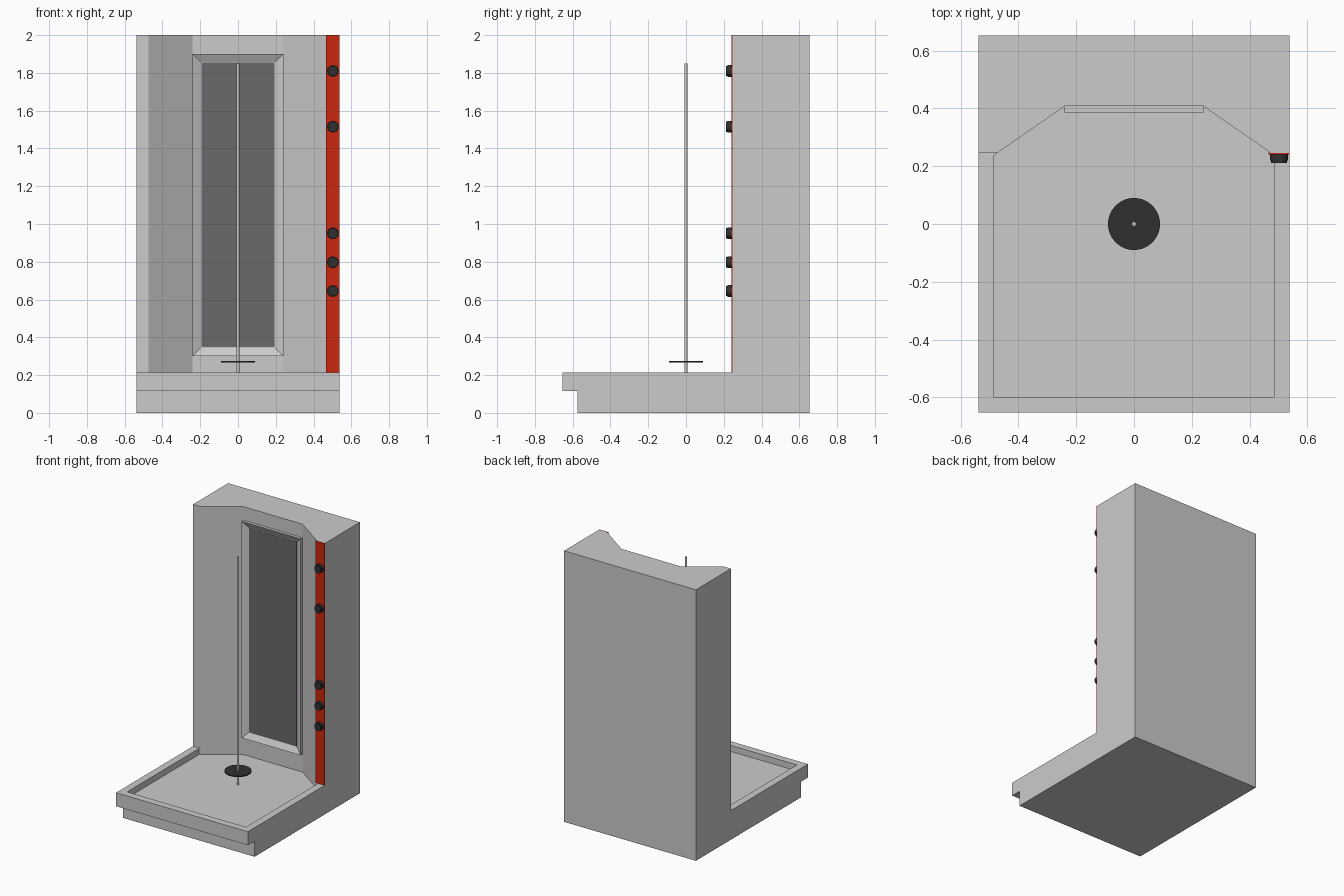
import bpy, bmesh
from mathutils import Matrix
from math import pi

if "Cube" in bpy.data.objects:
    bpy.data.objects.remove(bpy.data.objects["Cube"])


def material(name, rgb):
    m = bpy.data.materials.new(name)
    m.diffuse_color = (*rgb, 1)
    m.use_nodes = True
    m.node_tree.nodes["Principled BSDF"].inputs["Base Color"].default_value = m.diffuse_color
    return m


RED = material("red", (0.6, 0.02, 0.005))
DARK = material("dark", (0.03, 0.03, 0.03))
GLASS = material("tinted_grey", (0.15, 0.14, 0.155))


def finish(name, bm, mat=None):
    bmesh.ops.recalc_face_normals(bm, faces=bm.faces)
    me = bpy.data.meshes.new(name)
    bm.to_mesh(me)
    bm.free()
    ob = bpy.data.objects.new(name, me)
    bpy.context.collection.objects.link(ob)
    if mat:
        me.materials.append(mat)
    return ob


def box_bm(lo, hi):
    bm = bmesh.new()
    bmesh.ops.create_cube(bm, size=1)
    for v in bm.verts:
        v.co = [l if c < 0 else h for c, l, h in zip(v.co, lo, hi)]
    return bm


def prism(name, pts, direction):
    bm = bmesh.new()
    face = bm.faces.new([bm.verts.new(p) for p in pts])
    ext = bmesh.ops.extrude_face_region(bm, geom=[face])
    verts = [v for v in ext["geom"] if isinstance(v, bmesh.types.BMVert)]
    bmesh.ops.translate(bm, verts=verts, vec=direction)
    return finish(name, bm)


def rod(name, loc, r, depth, mat=None, axis="Z", sides=32):
    bm = bmesh.new()
    rot = Matrix.Rotation(pi / 2, 4, "X") if axis == "Y" else Matrix()
    bmesh.ops.create_cone(bm, cap_ends=True, segments=sides, radius1=r, radius2=r,
                          depth=depth, matrix=Matrix.Translation(loc) @ rot)
    ob = finish(name, bm, mat)
    bpy.context.view_layer.objects.active = ob
    ob.select_set(True)
    bpy.ops.object.shade_smooth_by_angle()
    ob.select_set(False)
    return ob


# Cabinet and plinth from one stepped side profile
side = [(-0.575, 0), (0.653, 0), (0.653, 2), (0.245, 2), (0.245, 0.215),
        (-0.653, 0.215), (-0.653, 0.115), (-0.575, 0.115)]
body = prism("cabinet_body", [(-0.538, y, z) for y, z in side], (1.076, 0, 0))

# Sunken tray and angled alcove cut in one go
half = [(0.485, -0.6), (0.485, 0.238), (0.24, 0.408)]
plan = half + [(-x, y) for x, y in reversed(half)]
cutter = prism("alcove_cutter", [(x, y, 0.17) for x, y in plan], (0, 0, 2))
cutter.hide_render = True
mod = body.modifiers.new("alcove", "BOOLEAN")
mod.operation, mod.solver, mod.object = "DIFFERENCE", "EXACT", cutter
bpy.context.view_layer.objects.active = body
bpy.ops.object.modifier_apply(modifier=mod.name)
bpy.data.objects.remove(cutter)

# Raised frame with a recessed panel on the back wall
bm = box_bm((-0.24, 0.386, 0.302), (0.24, 0.42, 1.9))
bm.normal_update()
front = [f for f in bm.faces if f.normal.y < -0.9]
bmesh.ops.inset_region(bm, faces=front, thickness=0.046, use_even_offset=True)
bmesh.ops.translate(bm, verts=front[0].verts, vec=(0, 0.024, 0))
finish("panel_frame", bm)
finish("panel", box_bm((-0.194, 0.405, 0.348), (0.194, 0.415, 1.854)), GLASS)

# Red control strip with knobs
finish("control_strip", box_bm((0.466, 0.241, 0.215), (0.538, 0.247, 2)), RED)
for i, z in enumerate((0.645, 0.797, 0.951, 1.515, 1.81)):
    rod(f"knob_base_{i}", (0.502, 0.231, z), 0.031, 0.022, DARK, "Y")
    rod(f"knob_cap_{i}", (0.502, 0.218, z), 0.027, 0.014, DARK, "Y")

# Centre pole and disc
rod("pole", (0, 0, 1.01), 0.008, 1.68, None, sides=16)
rod("disc", (0, 0, 0.27), 0.09, 0.008, DARK, sides=48)
